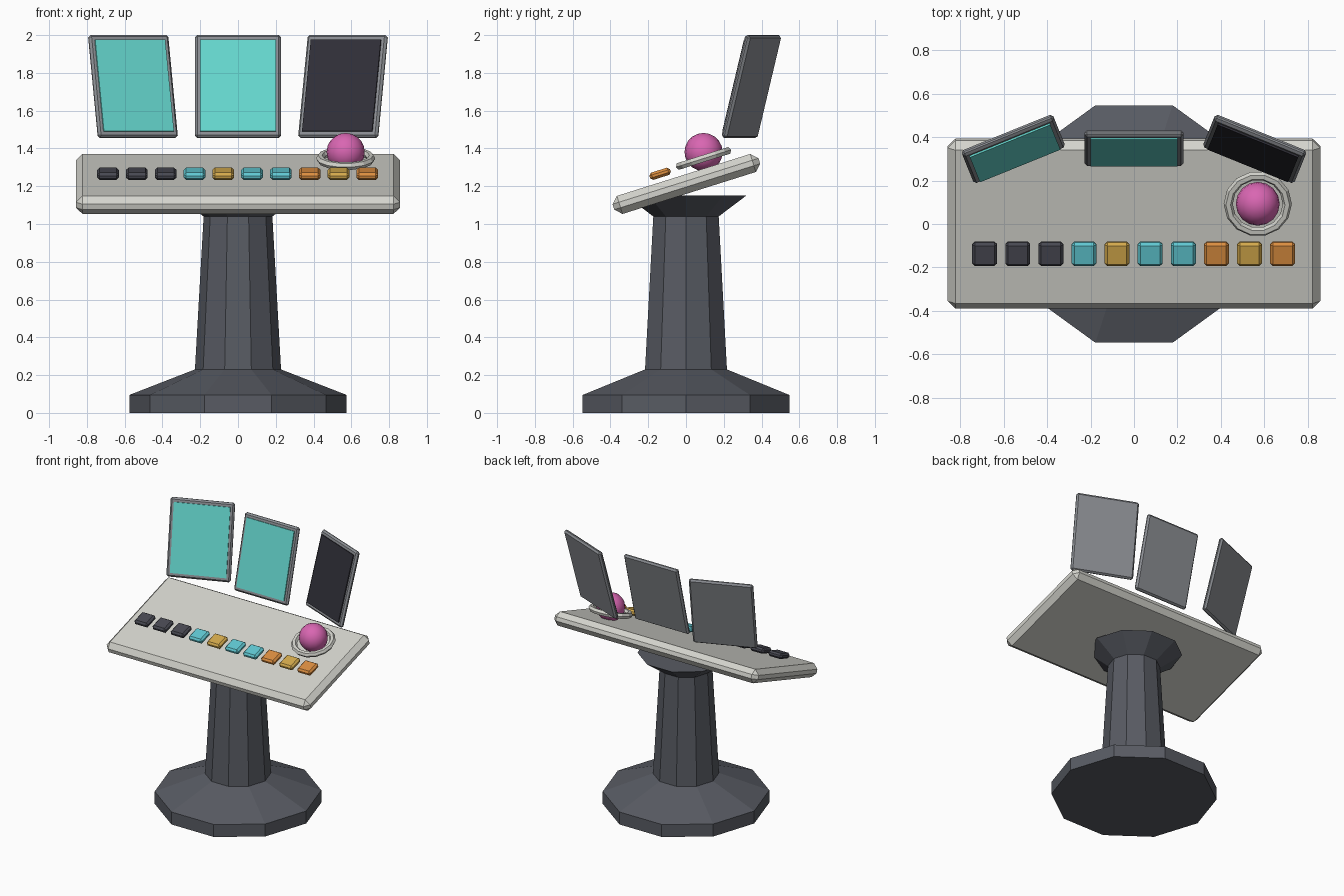
import bpy, bmesh, math
from mathutils import Matrix

if "Cube" in bpy.data.objects:
    bpy.data.objects.remove(bpy.data.objects["Cube"])


def lin(c):
    c /= 255
    return c / 12.92 if c <= 0.04045 else ((c + 0.055) / 1.055) ** 2.4


def mat(name, r, g, b):
    m = bpy.data.materials.new(name)
    m.diffuse_color = (lin(r), lin(g), lin(b), 1)
    m.use_nodes = True
    m.node_tree.nodes["Principled BSDF"].inputs["Base Color"].default_value = m.diffuse_color
    return m


STEEL = mat("dark steel", 88, 91, 99)
SHELL = mat("pale grey", 212, 212, 205)
FRAME = mat("mid grey", 140, 143, 148)
TEAL = mat("screen teal", 102, 217, 208)
BLACK = mat("dead screen", 48, 47, 56)
PINK = mat("pink", 217, 102, 178)
CYAN = mat("button cyan", 96, 200, 210)
GOLD = mat("button gold", 212, 170, 76)
ORANGE = mat("button orange", 220, 142, 64)
CHARCOAL = mat("button charcoal", 72, 73, 82)

TILT = 0.305   # slope of the desk
LEAN = -0.25   # backward lean of the screens


def finish(name, bm, material, loc=(0, 0, 0), rot=(0, 0, 0)):
    bmesh.ops.recalc_face_normals(bm, faces=bm.faces)
    me = bpy.data.meshes.new(name)
    bm.to_mesh(me)
    bm.free()
    me.materials.append(material)
    ob = bpy.data.objects.new(name, me)
    ob.location, ob.rotation_euler = loc, rot
    bpy.context.collection.objects.link(ob)
    return ob


def box(name, size, material, loc, rot, bevel=0, offset=(0, 0, 0)):
    """Chamfered box; offset shifts it in its own tilted frame."""
    bm = bmesh.new()
    bmesh.ops.create_cube(bm, size=1)
    bmesh.ops.scale(bm, vec=size, verts=bm.verts)
    if bevel:
        bmesh.ops.bevel(bm, geom=bm.edges[:], offset=bevel, segments=1,
                        affect='EDGES', profile=0.5)
    bmesh.ops.translate(bm, vec=offset, verts=bm.verts)
    return finish(name, bm, material, loc, rot)


def lathe(name, profile, sides, material):
    """Closed faceted solid from (radius, height) rings."""
    bm = bmesh.new()
    rings = [[bm.verts.new((r * math.cos(math.tau * i / sides),
                            r * math.sin(math.tau * i / sides), z))
              for i in range(sides)] for r, z in profile]
    for a, b in zip(rings, rings[1:]):
        for i in range(sides):
            j = (i + 1) % sides
            bm.faces.new((a[i], a[j], b[j], b[i]))
    bm.faces.new(rings[0])
    bm.faces.new(rings[-1])
    return finish(name, bm, material)


# Ten-sided foot, column and flared collar
lathe("pedestal", [(0.575, 0), (0.575, 0.095), (0.228, 0.23),
                   (0.182, 1.04), (0.335, 1.15)], 10, STEEL)

# Sloping desk
box("desk", (1.716, 0.81, 0.10), SHELL, (0, 0.002, 1.212), (TILT, 0, 0), 0.035)

# Row of buttons
row = [CHARCOAL] * 3 + [CYAN, GOLD, CYAN, CYAN, ORANGE, GOLD, ORANGE]
for i, m in enumerate(row):
    box(f"button_{i + 1}", (0.115, 0.115, 0.04), m,
        (-0.688 + 0.1525 * i, -0.137, 1.266), (TILT, 0, 0), 0.013)

# Three screens: the side ones turn inwards
for name, x, y, yaw, m in (("left", -0.556, 0.346, 0.385, TEAL),
                           ("centre", 0, 0.35, 0, TEAL),
                           ("right", 0.556, 0.346, -0.385, BLACK)):
    loc, rot = (x, y, 1.728), (LEAN, 0, yaw)
    box(f"{name}_screen_frame", (0.455, 0.56, 0.032)[::1] and (0.455, 0.032, 0.56),
        FRAME, loc, rot, 0.012)
    box(f"{name}_screen", (0.40, 0.012, 0.50), m, loc, rot, 0, (0, -0.018, 0))

# Trackball
bm = bmesh.new()
bmesh.ops.create_uvsphere(bm, u_segments=16, v_segments=10, radius=0.101)
ball = finish("trackball", bm, PINK, (0.57, 0.093, 1.381))
for p in ball.data.polygons:
    p.use_smooth = True

# Ring around the trackball
bm = bmesh.new()
M, N = 14, 6
tube = [[bm.verts.new(Matrix.Rotation(math.tau * i / M, 3, 'Z') @
                      Matrix.Translation((0.136, 0, 0)).to_translation()
                      + Matrix.Rotation(math.tau * i / M, 3, 'Z') @
                      Matrix.Translation((0.021 * math.cos(math.tau * j / N), 0,
                                          0.021 * math.sin(math.tau * j / N))).to_translation())
         for j in range(N)] for i in range(M)]
for i in range(M):
    a, b = tube[i], tube[(i + 1) % M]
    for j in range(N):
        k = (j + 1) % N
        bm.faces.new((a[j], b[j], b[k], a[k]))
finish("trackball_ring", bm, SHELL, (0.57, 0.093, 1.347), (TILT, 0, 0))
